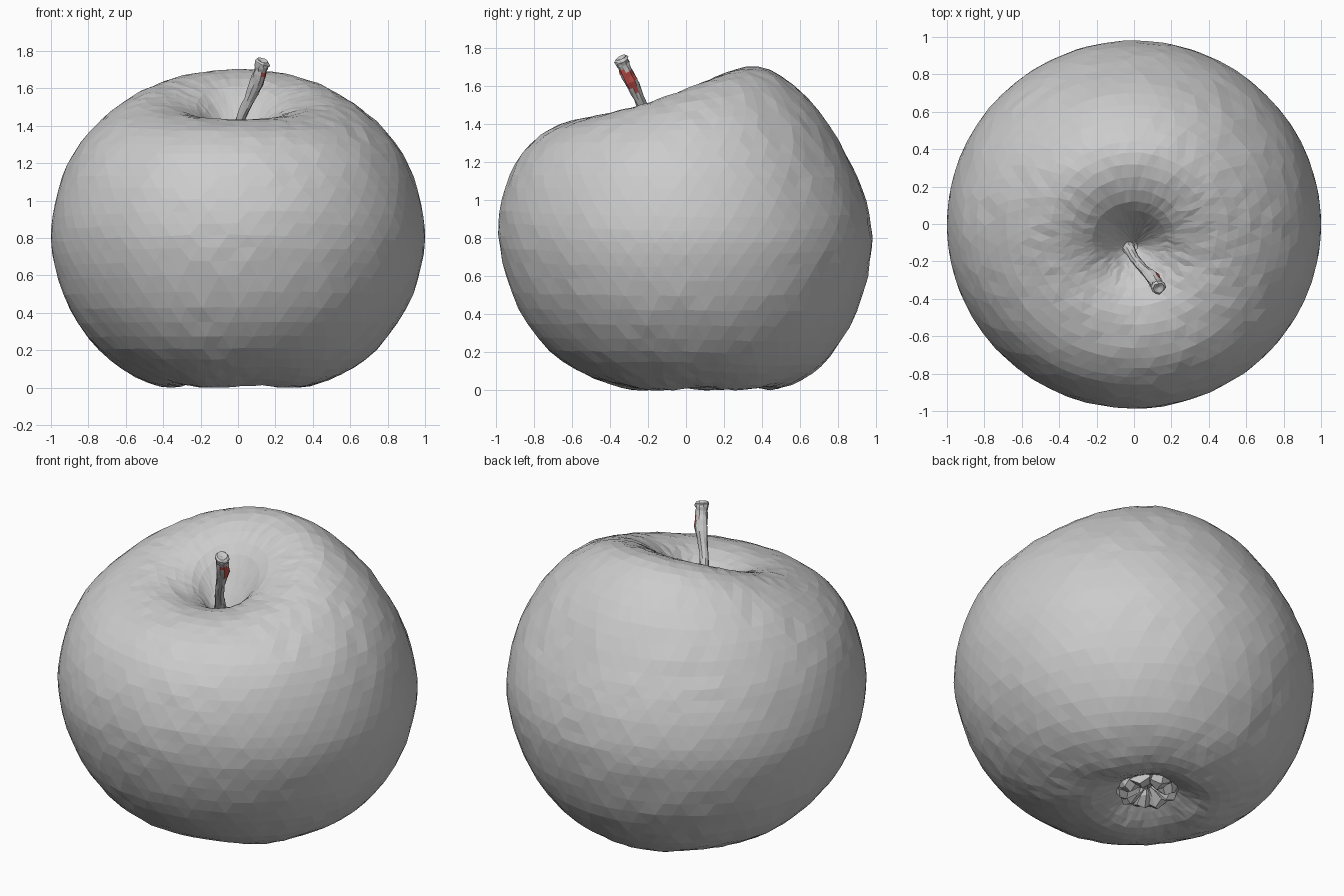
import bpy, bmesh, math, random
from mathutils import Vector

if "Cube" in bpy.data.objects:
    bpy.data.objects.remove(bpy.data.objects["Cube"])

random.seed(4)


def make_object(name, bm, color=None):
    bmesh.ops.recalc_face_normals(bm, faces=bm.faces)
    mesh = bpy.data.meshes.new(name)
    bm.to_mesh(mesh)
    bm.free()
    ob = bpy.data.objects.new(name, mesh)
    bpy.context.collection.objects.link(ob)
    if color:
        mat = bpy.data.materials.new(name)
        mat.diffuse_color = color
        mat.use_nodes = True
        mat.node_tree.nodes["Principled BSDF"].inputs["Base Color"].default_value = mat.diffuse_color
        mesh.materials.append(mat)
    return ob


def catmull(pts, steps):
    """Smooth a list of tuples with a Catmull-Rom spline."""
    out = []
    for i in range(len(pts) - 1):
        p0, p1 = pts[max(i - 1, 0)], pts[i]
        p2, p3 = pts[i + 1], pts[min(i + 2, len(pts) - 1)]
        for s in range(steps):
            t = s / steps
            out.append(tuple(
                0.5 * (2 * b + (c - a) * t + (2 * a - 5 * b + 4 * c - d) * t * t
                       + (3 * b - a - 3 * c + d) * t ** 3)
                for a, b, c, d in zip(p0, p1, p2, p3)))
    out.append(pts[-1])
    return out


def loft(rings, cap_start=None, cap_end=None):
    """Bridge closed rings of points; optionally close the ends with a point."""
    bm = bmesh.new()
    loops = [[bm.verts.new(p) for p in ring] for ring in rings]
    n = len(loops[0])
    for a, b in zip(loops, loops[1:]):
        for k in range(n):
            bm.faces.new((a[k], a[(k + 1) % n], b[(k + 1) % n], b[k]))
    for loop, tip in ((loops[0], cap_start), (loops[-1], cap_end)):
        if tip is not None:
            v = bm.verts.new(tip)
            for k in range(n):
                bm.faces.new((loop[k], loop[(k + 1) % n], v))
    return bm


# Apple body: front y/z, back y/z, half width and side z at each level
levels = [
    (0.10, 0.12, 0.13, 0.12, 0.015, 0.12),
    (0.01, 0.11, 0.22, 0.11, 0.10, 0.11),
    (-0.10, 0.05, 0.31, 0.06, 0.20, 0.055),
    (-0.26, 0.005, 0.45, 0.012, 0.36, 0.008),
    (-0.50, 0.07, 0.61, 0.06, 0.55, 0.065),
    (-0.72, 0.21, 0.76, 0.18, 0.74, 0.20),
    (-0.88, 0.43, 0.90, 0.42, 0.90, 0.42),
    (-0.965, 0.68, 0.97, 0.68, 0.98, 0.65),
    (-0.985, 0.88, 0.975, 0.86, 1.00, 0.84),
    (-0.95, 1.07, 0.925, 1.06, 0.96, 1.06),
    (-0.86, 1.25, 0.84, 1.24, 0.88, 1.25),
    (-0.72, 1.37, 0.70, 1.47, 0.74, 1.42),
    (-0.54, 1.43, 0.50, 1.655, 0.56, 1.54),
    (-0.39, 1.42, 0.32, 1.70, 0.39, 1.57),
    (-0.27, 1.37, 0.12, 1.61, 0.22, 1.51),
    (-0.20, 1.31, -0.01, 1.43, 0.10, 1.36),
    (-0.14, 1.27, -0.10, 1.28, 0.02, 1.27),
]
SIDES = 60
rings = []
for i, (yf, zf, yb, zb, a, zs) in enumerate(catmull(levels, 3)):
    ring = []
    for k in range(SIDES):
        t = 2 * math.pi * (k + 0.5 * (i % 2)) / SIDES
        s = math.sin(t)
        z = zs + (zb - zf) / 2 * s + ((zb + zf) / 2 - zs) * s * s
        j = min(a, 0.3) * 0.012
        # slight five-sided swelling near the bottom, as on real fruit
        lobe = 0.014 * math.cos(5 * t + 0.4) * max(0, 1 - zs / 0.3) * min(a, 0.3) / 0.3
        ring.append((a * math.cos(t) + random.uniform(-j, j) * (a < 0.95),
                     (yf + yb) / 2 + (yb - yf) / 2 * s + random.uniform(-j, j),
                     max(0, z + lobe * 0.6 + random.uniform(-j, j))))
    rings.append(ring)
body = loft(rings, (0, 0.115, 0.12), (0, -0.12, 1.27))
bmesh.ops.triangulate(body, faces=body.faces)
make_object("apple_body", body)

# Stem: bent knobbly tube (x, y, z, radius)
path = catmull([
    (-0.035, -0.115, 1.25, 0.040), (-0.02, -0.14, 1.33, 0.030),
    (0.015, -0.20, 1.44, 0.026), (0.06, -0.25, 1.54, 0.029),
    (0.10, -0.29, 1.63, 0.036), (0.122, -0.325, 1.70, 0.034),
    (0.13, -0.34, 1.735, 0.041), (0.133, -0.343, 1.75, 0.030)], 3)
axis = Vector((0.17, -0.23, 0.48)).normalized()
u = axis.cross(Vector((0, 1, 0))).normalized()
v = axis.cross(u)
stem_rings = []
for x, y, z, r in path:
    ring = []
    for k in range(10):
        t = 2 * math.pi * k / 10
        q = r * random.uniform(0.88, 1.1)
        ring.append(Vector((x, y, z)) + (u * math.cos(t) + v * math.sin(t)) * q)
    stem_rings.append(ring)
tip = Vector(path[-1][:3]) - axis * 0.012
make_object("stem", loft(stem_rings, None, tip))

# Red mark: a thin skin over the right-hand side of the upper stem
mark = loft([[p + (p - Vector(c[:3])) * 0.05 for p in ring]
             for ring, c in zip(stem_rings, path)])
centres = [Vector(c[:3]) for c in path]
drop = []
for f in mark.faces:
    m = f.calc_center_median()
    c = min(centres, key=lambda q: (q - m).length)
    side = (m - c).normalized().dot(Vector((0.94, -0.2, 0.25)).normalized())
    if not (1.575 < m.z < 1.68 and side > 0.3):
        drop.append(f)
bmesh.ops.delete(mark, geom=drop, context='FACES')
make_object("stem_red_mark", mark, (0.55, 0.08, 0.07, 1))

# Calyx: crumpled dry sepals in the bottom hollow
calyx = bmesh.new()
for k in range(9):
    ang = 2 * math.pi * k / 9 + random.uniform(-0.15, 0.15)
    rows = []
    for r, z, w in ((0.17, 0.09, 0.055), (0.15, 0.05, 0.06),
                    (0.11, 0.04, 0.045), (0.06, 0.07, 0.03), (0.03, 0.10, 0.01)):
        row = []
        for s in (-1, 0, 1):
            x = r + random.uniform(-0.015, 0.015)
            y = s * w
            row.append(calyx.verts.new((
                x * math.cos(ang) - y * math.sin(ang),
                0.115 + x * math.sin(ang) + y * math.cos(ang),
                z + (0.012 if s else -0.012) + random.uniform(-0.01, 0.01))))
        rows.append(row)
    for a, b in zip(rows, rows[1:]):
        for s in range(2):
            calyx.faces.new((a[s], a[s + 1], b[s + 1], b[s]))
make_object("calyx", calyx)
